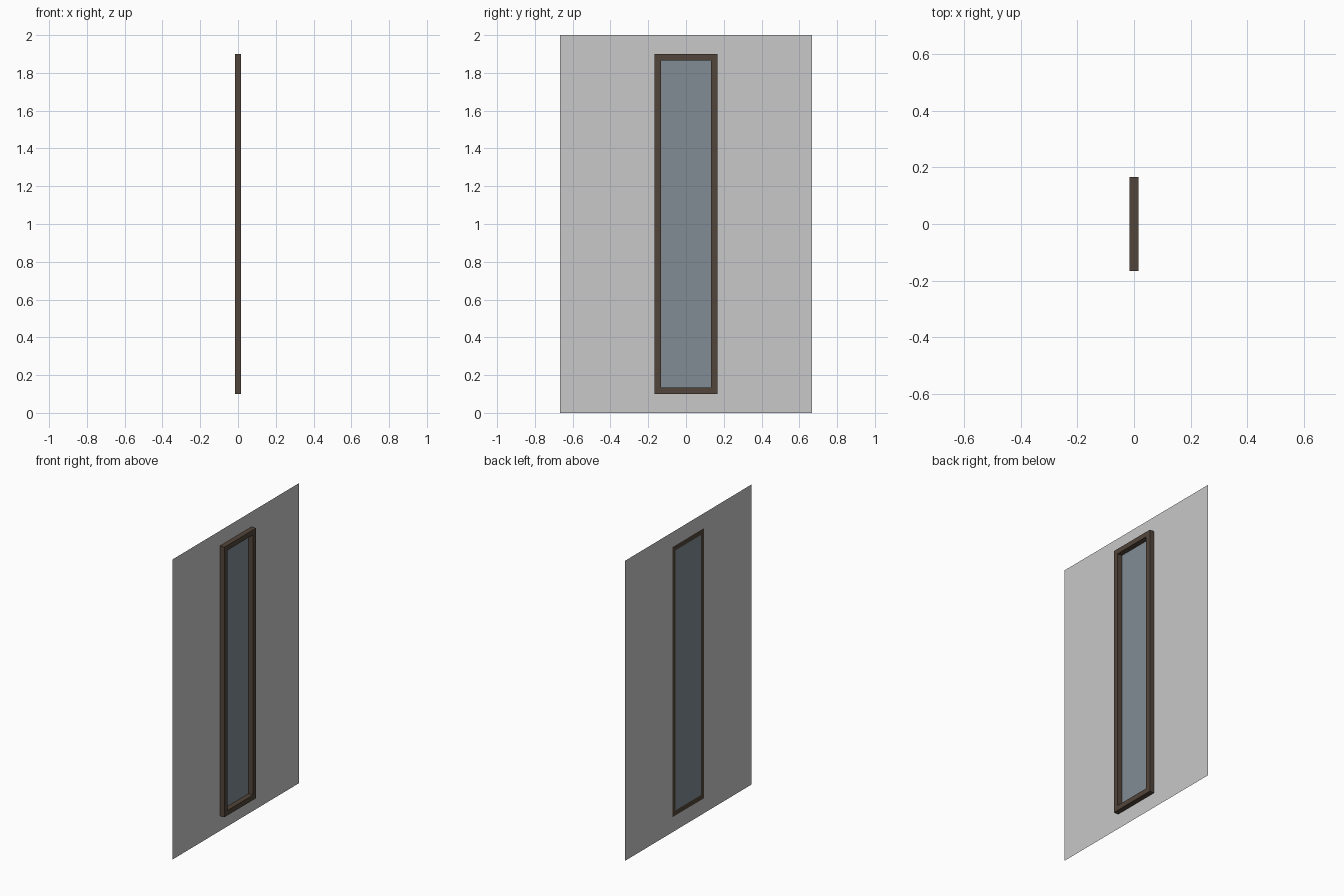
import bpy
import bmesh

if "Cube" in bpy.data.objects:
    bpy.data.objects.remove(bpy.data.objects["Cube"])

D = 1 / 60            # half the frame depth; wall and glass sit in its back plane
WALL = (2 / 3, 0.0, 2.0)          # half width, bottom, top
OUTER = (1 / 6, 0.1, 1.9)
INNER = (2 / 15, 0.1333, 1.8667)


def material(name, rgb):
    m = bpy.data.materials.new(name)
    m.diffuse_color = (*rgb, 1)
    m.use_nodes = True
    m.node_tree.nodes["Principled BSDF"].inputs["Base Color"].default_value = m.diffuse_color
    return m


def rect(bm, size, x):
    w, lo, hi = size
    return [bm.verts.new((x, y, z)) for y, z in ((-w, lo), (w, lo), (w, hi), (-w, hi))]


def ring(bm, a, b):
    for i in range(4):
        j = (i + 1) % 4
        bm.faces.new((a[i], a[j], b[j], b[i]))


def finish(name, bm, mat):
    me = bpy.data.meshes.new(name)
    bm.to_mesh(me)
    bm.free()
    me.materials.append(mat)
    ob = bpy.data.objects.new(name, me)
    bpy.context.collection.objects.link(ob)


# wall: thin sheet with an opening for the window
bm = bmesh.new()
ring(bm, rect(bm, WALL, -D), rect(bm, OUTER, -D))
finish("wall", bm, material("light grey", (0.58, 0.58, 0.58)))

# window frame: hollow rectangular bar
bm = bmesh.new()
loops = [rect(bm, s, x) for s, x in ((OUTER, D), (INNER, D), (INNER, -D), (OUTER, -D))]
for i in range(4):
    ring(bm, loops[i], loops[(i + 1) % 4])
bmesh.ops.recalc_face_normals(bm, faces=bm.faces)
finish("window_frame", bm, material("dark brown", (0.085, 0.060, 0.043)))

# glass pane: single sheet in the frame
bm = bmesh.new()
bm.faces.new(rect(bm, INNER, -D))
finish("glass_pane", bm, material("grey blue glass", (0.222, 0.262, 0.298)))
